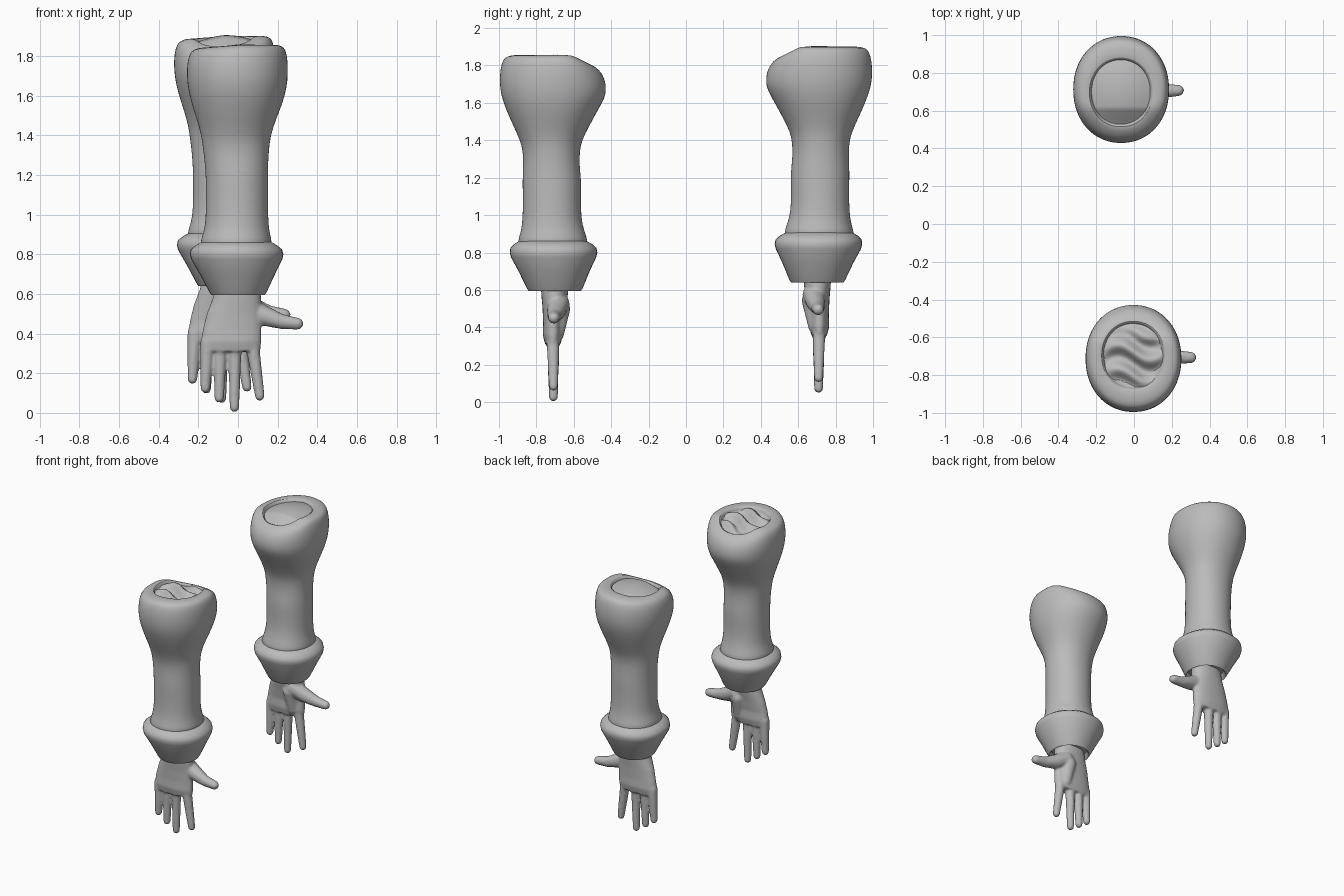
import bpy, bmesh, math
from mathutils import Vector

cube = bpy.data.objects.get("Cube")
if cube:
    bpy.data.objects.remove(cube)

grey = bpy.data.materials.new("plain grey")
grey.use_nodes = True
GREY = (0.5, 0.5, 0.5, 1)
grey.diffuse_color = GREY
grey.node_tree.nodes["Principled BSDF"].inputs["Base Color"].default_value = GREY


def place(p, back):
    """Move arm coordinates to the front arm, or mirrored to the back arm."""
    x, y, z = p
    return Vector((x - 0.065, 0.712 - y, z + 0.045)) if back else Vector((x, y - 0.712, z))


def finish(bm, name, back, angle=50):
    for v in bm.verts:
        v.co = place(v.co, back)
    bmesh.ops.recalc_face_normals(bm, faces=bm.faces)
    mesh = bpy.data.meshes.new(name)
    bm.to_mesh(mesh)
    bm.free()
    mesh.materials.append(grey)
    ob = bpy.data.objects.new(name, mesh)
    bpy.context.collection.objects.link(ob)
    bpy.ops.object.select_all(action='DESELECT')
    ob.select_set(True)
    bpy.context.view_layer.objects.active = ob
    bpy.ops.object.shade_smooth_by_angle(angle=math.radians(angle))
    return ob


def loft(bm, rows, sides=40, warp=None, power=1.0):
    """Skin rounded rings given as (z, x centre, y centre, x radius, y radius)."""
    rings = []
    for z, cx, cy, rx, ry in rows:
        ring = []
        for i in range(sides):
            a = math.tau * i / sides
            c, s = math.cos(a), math.sin(a)
            p = Vector((cx + rx * math.copysign(abs(c) ** power, c),
                        cy + ry * math.copysign(abs(s) ** power, s), z))
            ring.append(bm.verts.new(warp(p) if warp else p))
        rings.append(ring)
    for lo, hi in zip(rings, rings[1:]):
        for i in range(sides):
            j = (i + 1) % sides
            bm.faces.new((lo[i], lo[j], hi[j], hi[i]))
    bm.faces.new(rings[0])
    bm.faces.new(rings[-1])


def slant(p):
    """Slope the shoulder opening down toward the inner side."""
    w = min(1, max(0, (p.z - 1.6) / 0.24))
    p.z += w * (0.08 * min(0, p.x) - 0.5 * max(0, p.y - 0.1))
    return p


def ball_points():
    """Evenly spread points on a unit ball."""
    bm = bmesh.new()
    bmesh.ops.create_icosphere(bm, subdivisions=2, radius=1)
    points = [v.co.copy() for v in bm.verts]
    bm.free()
    return points


BALL = ball_points()


def limb(bm, points):
    """Rounded tapering limb through (x, y, z, radius) points."""
    for pair in zip(points, points[1:]):
        verts = [bm.verts.new(Vector((x, y, z)) + d * r) for x, y, z, r in pair for d in BALL]
        bmesh.ops.convex_hull(bm, input=verts)
        loose = [v for v in bm.verts if not v.link_faces]
        bmesh.ops.delete(bm, geom=loose, context='VERTS')


SLEEVE = [(0.80, -0.01, 0, 0.17, 0.18), (0.86, -0.01, 0, 0.185, 0.19),
          (0.91, -0.007, 0, 0.165, 0.17), (0.98, -0.005, -0.005, 0.157, 0.156),
          (1.1, -0.005, -0.005, 0.157, 0.155), (1.18, -0.005, -0.005, 0.157, 0.158),
          (1.27, -0.008, -0.008, 0.16, 0.15), (1.34, -0.01, -0.008, 0.168, 0.152),
          (1.4, -0.01, -0.01, 0.175, 0.165), (1.48, -0.008, -0.008, 0.2, 0.205),
          (1.56, -0.005, -0.004, 0.23, 0.245), (1.64, -0.003, 0, 0.25, 0.278),
          (1.71, -0.003, 0, 0.256, 0.286), (1.78, -0.003, 0, 0.254, 0.282),
          (1.83, -0.002, 0, 0.243, 0.268), (1.85, 0, 0, 0.225, 0.248),
          (1.857, 0, 0.01, 0.19, 0.21), (1.855, -0.005, 0.015, 0.165, 0.18),
          (1.84, -0.005, 0.015, 0.157, 0.172), (1.8, -0.005, 0.015, 0.155, 0.17)]

CUFF = [(0.63, 0, 0.01, 0.115, 0.12), (0.605, 0, 0.01, 0.125, 0.13),
        (0.595, 0, 0.01, 0.135, 0.14), (0.61, 0, 0.01, 0.145, 0.15),
        (0.70, -0.003, 0.007, 0.19, 0.19), (0.775, -0.006, 0.004, 0.23, 0.228),
        (0.80, -0.007, 0.004, 0.236, 0.234), (0.825, -0.008, 0.003, 0.23, 0.23),
        (0.845, -0.008, 0.002, 0.205, 0.208), (0.865, -0.008, 0, 0.17, 0.175)]

PALM = [(0.66, 0, 0.01, 0.11, 0.075), (0.58, -0.005, 0.01, 0.122, 0.072),
        (0.5, -0.02, 0.005, 0.138, 0.06), (0.42, -0.03, 0, 0.148, 0.052),
        (0.36, -0.034, 0, 0.152, 0.054), (0.31, -0.036, 0, 0.148, 0.042)]

# Finger base x, tip x, tip z
FINGERS = [(-0.155, -0.165, 0.125), (-0.088, -0.095, 0.075),
           (-0.015, -0.018, 0.028), (0.07, 0.11, 0.085)]


def build_arm(back):
    tag = "back_" if back else "front_"

    # Sleeve with open shoulder end
    bm = bmesh.new()
    loft(bm, SLEEVE, warp=slant, power=0.95)
    sleeve = finish(bm, tag + "sleeve", back)
    sleeve.modifiers.new("round", 'SUBSURF').levels = 1

    # Flared cuff
    bm = bmesh.new()
    loft(bm, CUFF, power=0.95)
    finish(bm, tag + "cuff", back)

    # Shoulder filling: smooth dome at the back, torn ridges at the front
    bm = bmesh.new()
    bmesh.ops.create_grid(bm, x_segments=30, y_segments=30, size=1)
    for v in bm.verts:
        u, w = v.co.x, v.co.y
        x = u * math.sqrt(1 - w * w / 2) * 0.17 - 0.005
        y = w * math.sqrt(1 - u * u / 2) * 0.185 + 0.015
        r = min(1, math.hypot(x / 0.17, y / 0.185))
        if back:
            z = 1.825 + 0.035 * (1 - r * r)
        else:
            wave = math.sin(48 * y + 1.5 * math.sin(20 * x) + 6 * x)
            z = 1.83 + 0.028 * wave * (1 - r ** 4)
        v.co = slant(Vector((x, y, z)))
    fill = finish(bm, tag + "shoulder_fill", back)
    if sum(p.normal.z for p in fill.data.polygons) < 0:
        fill.data.flip_normals()

    # Hand: palm, thumb and four fingers fused into one skin
    bm = bmesh.new()
    loft(bm, PALM, sides=24, power=0.9)
    limb(bm, [(0.05, 0.03, 0.53, 0.06), (0.13, 0.02, 0.49, 0.052),
              (0.22, 0.008, 0.46, 0.038), (0.3, 0.005, 0.45, 0.031)])
    limb(bm, [(0.03, 0.045, 0.5, 0.05), (0.04, 0.02, 0.36, 0.04)])
    for base, tip, z in FINGERS:
        mid = (base + tip) / 2
        limb(bm, [(base, 0, 0.36, 0.036), (mid, 0.002, 0.22, 0.031), (tip, 0.003, z, 0.025)])
    hand = finish(bm, tag + "hand", back)
    remesh = hand.modifiers.new("fuse", 'REMESH')
    remesh.mode = 'VOXEL'
    remesh.voxel_size = 0.008
    remesh.use_smooth_shade = True
    smooth = hand.modifiers.new("soften", 'SMOOTH')
    smooth.factor = 0.5
    smooth.iterations = 6


for is_back in (False, True):
    build_arm(is_back)
